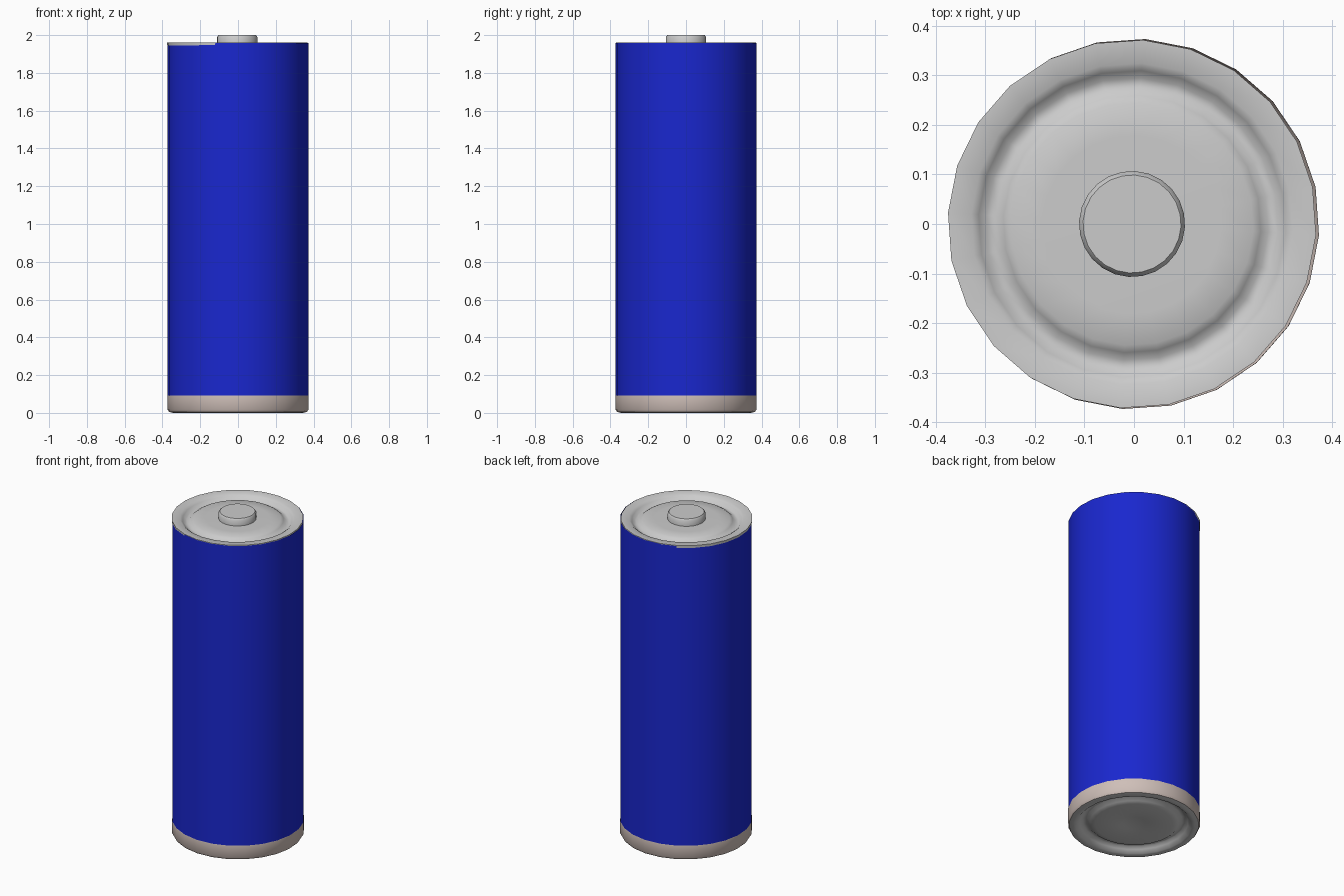
import bpy, bmesh, math
from math import cos, sin, radians

if "Cube" in bpy.data.objects:
    bpy.data.objects.remove(bpy.data.objects["Cube"])

SIDES = 24
PHASE = radians(-3.5)


def material(name, rgb):
    m = bpy.data.materials.new(name)
    m.diffuse_color = (*rgb, 1)
    m.use_nodes = True
    m.node_tree.nodes["Principled BSDF"].inputs["Base Color"].default_value = m.diffuse_color
    return m


def lathe(name, profile, mat=None, x=0.0, angle=35):
    """Spin (radius, z) points around z; a zero radius closes to a pole."""
    bm = bmesh.new()
    rings = []
    for r, z in profile:
        if r == 0:
            rings.append([bm.verts.new((x, 0, z))] * SIDES)
        else:
            rings.append([bm.verts.new((x + r * cos(PHASE + math.tau * i / SIDES),
                                        r * sin(PHASE + math.tau * i / SIDES), z))
                          for i in range(SIDES)])
    for a, b in zip(rings, rings[1:]):
        for i in range(SIDES):
            j = (i + 1) % SIDES
            bm.faces.new(list(dict.fromkeys((a[i], a[j], b[j], b[i]))))
    me = bpy.data.meshes.new(name)
    bm.to_mesh(me)
    bm.free()
    ob = bpy.data.objects.new(name, me)
    bpy.context.collection.objects.link(ob)
    if mat:
        me.materials.append(mat)
    bpy.ops.object.select_all(action='DESELECT')
    ob.select_set(True)
    bpy.context.view_layer.objects.active = ob
    bpy.ops.object.shade_smooth_by_angle(angle=radians(angle))
    return ob


blue = material("blue_wrap", (0.01, 0.02, 0.62))
tan = material("warm_metal", (0.62, 0.52, 0.48))

# Coloured sleeve around the body
lathe("sleeve", [(0.373, 0.09), (0.373, 1.957)], blue)

# Exposed metal band at the foot
lathe("base_band", [(0.366, 0.005), (0.374, 0.018), (0.374, 0.085), (0.373, 0.092)], tan)

# Grooved top plate, sitting a hair off centre like the wrap gap shows
lathe("top_plate", [(0.371, 1.945), (0.372, 1.96), (0.325, 1.959), (0.31, 1.948),
                    (0.295, 1.932), (0.275, 1.932), (0.26, 1.946), (0.245, 1.955),
                    (0.18, 1.957), (0, 1.957)], x=-0.004, angle=60)

# Raised positive terminal
lathe("positive_terminal", [(0.107, 1.952), (0.107, 1.99), (0.099, 2.0), (0, 2.0)],
      x=-0.004, angle=50)

# Recessed bottom plate with a raised disc and central dimple
lathe("bottom_plate", [(0, 0.017), (0.065, 0.017), (0.085, 0.012), (0.22, 0.012),
                       (0.25, 0.018), (0.27, 0.034), (0.29, 0.034), (0.305, 0.02),
                       (0.325, 0.002), (0.345, 0.0), (0.366, 0.005)], angle=60)
